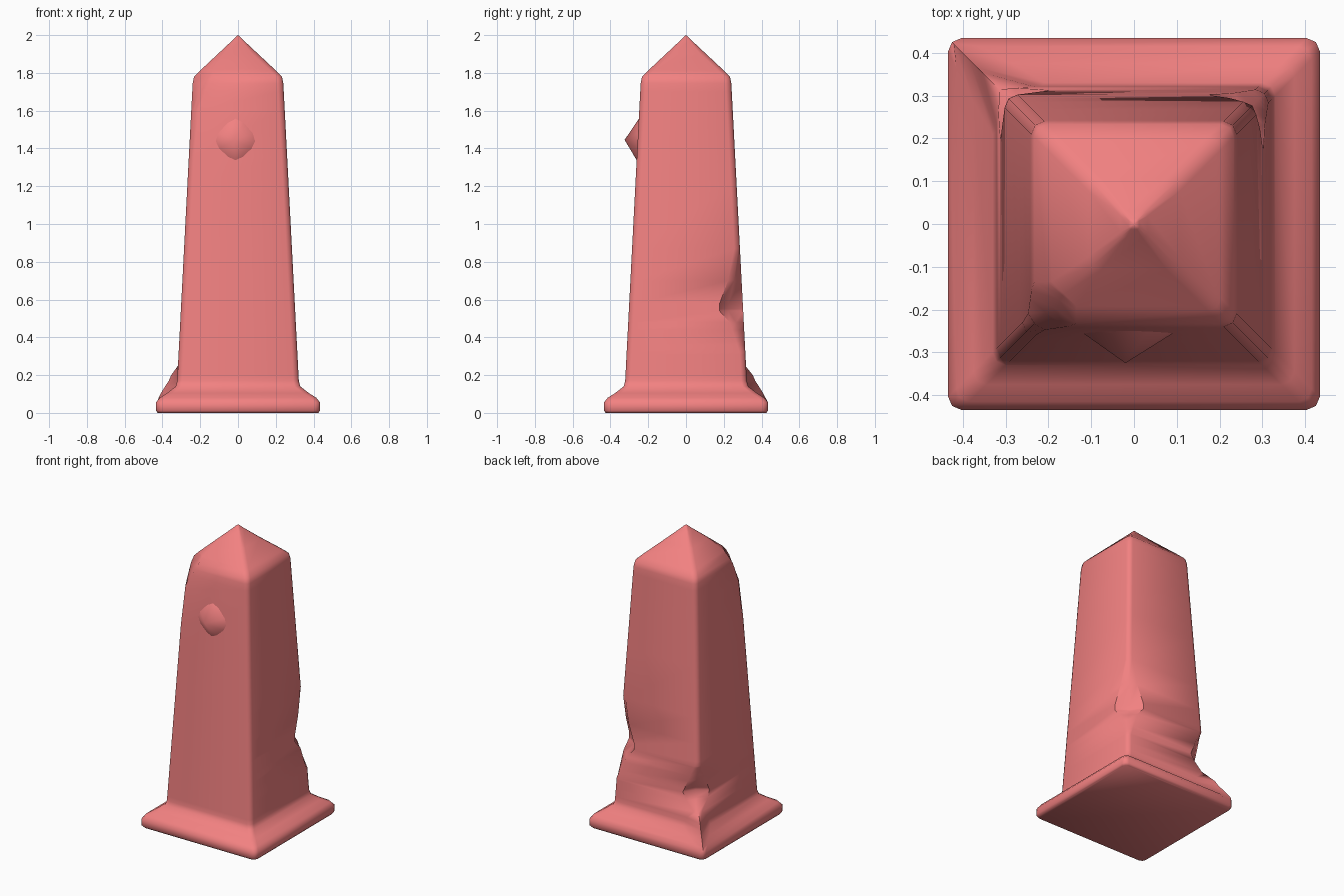
import bpy, bmesh
from mathutils import Vector

if "Cube" in bpy.data.objects:
    bpy.data.objects.remove(bpy.data.objects["Cube"])

coral = bpy.data.materials.new("coral_stone")
coral.diffuse_color = (0.89, 0.22, 0.22, 1)
coral.use_nodes = True
coral.node_tree.nodes["Principled BSDF"].inputs["Base Color"].default_value = coral.diffuse_color


def interp(table, z):
    """Linear interpolation in a list of (z, value)."""
    if z <= table[0][0]:
        return table[0][1]
    for (z0, v0), (z1, v1) in zip(table, table[1:]):
        if z <= z1:
            return v0 + (v1 - v0) * (z - z0) / (z1 - z0)
    return table[-1][1]


def finish(bm, name, angle):
    bmesh.ops.recalc_face_normals(bm, faces=bm.faces)
    mesh = bpy.data.meshes.new(name)
    bm.to_mesh(mesh)
    bm.free()
    obj = bpy.data.objects.new(name, mesh)
    bpy.context.collection.objects.link(obj)
    mesh.materials.append(coral)
    bpy.ops.object.select_all(action='DESELECT')
    bpy.context.view_layer.objects.active = obj
    obj.select_set(True)
    bpy.ops.object.shade_smooth_by_angle(angle=angle)
    return obj


# Half width of the obelisk by height: plinth, tapering shaft, pyramid cap
profile = [(0, .425), (.012, .434), (.055, .434), (.08, .415), (.105, .375),
           (.14, .33), (.17, .322), (1.745, .24), (1.78, .233), (1.81, .203),
           (1.97, .032), (1.99, .012)]

# Damage at each corner: depth of the chip by height (negative = bulge)
chips = {
    (1, 1): [(.32, 0), (.38, .012), (.48, .032), (.54, .068), (.58, .066),
             (.7, .03), (.87, 0)],
    (-1, 1): [(.055, 0), (.08, -.015), (.105, -.042), (.14, -.065), (.2, -.042),
              (.25, -.005), (.31, .045), (.36, .062), (.44, .035), (.55, 0)],
    (-1, -1): [(1.35, 0), (1.6, .006), (1.7, .027), (1.78, .048), (1.82, .02),
               (1.9, 0)],
    (1, -1): [(0, 0)],
}

# Obelisk: stacked rings with softened corners
levels = sorted({z for z, _ in profile} | {.25, 1.2}
                | {z for t in chips.values() for z, _ in t})
bm = bmesh.new()
rings = []
for z in levels:
    h = interp(profile, z)
    soft = min(.03, h * .4)
    ring = []
    for sx, sy in [(1, 1), (-1, 1), (-1, -1), (1, -1)]:
        d = interp(chips[sx, sy], z)
        a = h - soft - min(abs(d) * 1.4, h * .5)
        c = h - soft * .3 - d
        pts = [(h, a), (c, c), (a, h)]
        if sx * sy < 0:
            pts.reverse()
        ring += [bm.verts.new((sx * x, sy * y, z)) for x, y in pts]
    rings.append(ring)
for lo, hi in zip(rings, rings[1:]):
    n = len(lo)
    for i in range(n):
        bm.faces.new((lo[i], lo[(i + 1) % n], hi[(i + 1) % n], hi[i]))
bm.faces.new(rings[0])
apex = bm.verts.new((0, 0, 2))
for i in range(len(rings[-1])):
    bm.faces.new((rings[-1][i], rings[-1][(i + 1) % len(rings[-1])], apex))
finish(bm, "obelisk", 1.0)

# Gem: soft-edged octahedron set into the front face
bm = bmesh.new()
outline = [(.115, 0), (.098, .045), (.045, .1), (0, .122),
           (-.045, .1), (-.1, .045), (-.117, 0),
           (-.1, -.045), (-.045, -.1), (0, -.122), (.045, -.1), (.098, -.045)]
rim = [bm.verts.new((x - .012, -.248, 1.438 + z)) for x, z in outline]
tips = [bm.verts.new(Vector((-.02, y, 1.445))) for y in (-.325, -.17)]
for tip in tips:
    for i in range(len(rim)):
        bm.faces.new((rim[i], rim[(i + 1) % len(rim)], tip))
finish(bm, "front_gem", .6)
